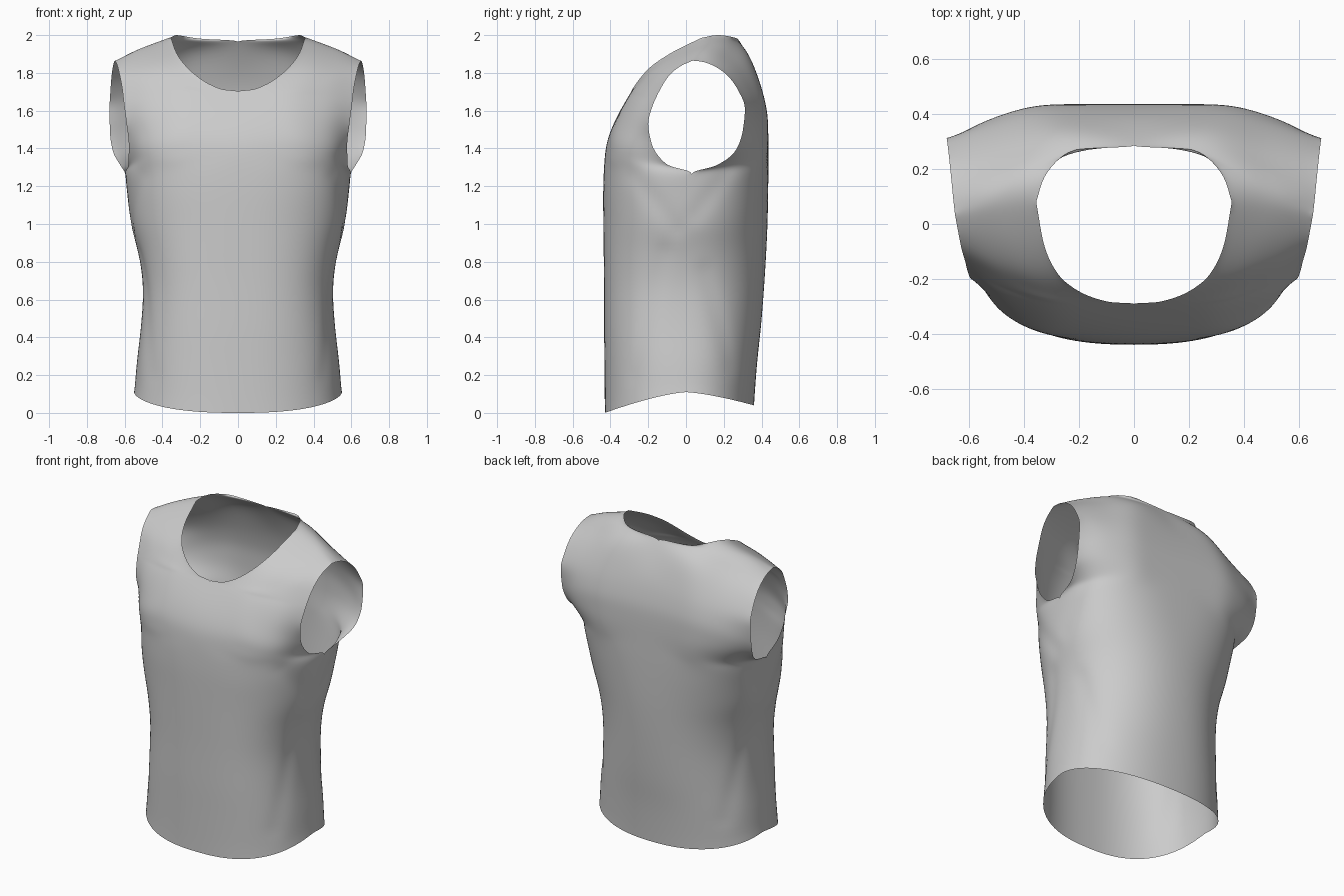
import bpy, bmesh, math
from mathutils import Vector

if "Cube" in bpy.data.objects:
    bpy.data.objects.remove(bpy.data.objects["Cube"])

COLS, SUB = 32, 6

# Lower body rows: z, side x, side y, front y, back y, front and back roundness exponent
BODY = [(.11, .55, 0, -.43, .36, 2.45, 2.25), (.27, .537, 0, -.432, .377, 2.5, 2.25),
        (.45, .515, 0, -.434, .397, 2.6, 2.22), (.65, .502, 0, -.434, .413, 2.65, 2.22),
        (.84, .526, 0, -.436, .425, 2.6, 2.22), (1.0, .571, .01, -.438, .432, 2.5, 2.3),
        (1.15, .586, .02, -.439, .435, 2.6, 2.6), (1.265, .597, .03, -.436, .436, 2.65, 2.9)]

# Shoulder seam, shared by both panels
SEAM = [(.355, .08, 1.985), (.45, .065, 1.947), (.55, .05, 1.91), (.65, .035, 1.865)]

# Upper rows run from the centre or neckline out to the armhole
FRONT = [
    [(0, -.431, 1.35), (.3, -.407, 1.345), (.505, -.295, 1.335), (.58, -.10, 1.315)],
    [(0, -.42, 1.43), (.3, -.40, 1.43), (.5, -.307, 1.42), (.578, -.18, 1.42)],
    [(0, -.376, 1.55), (.25, -.367, 1.55), (.47, -.297, 1.54), (.59, -.20, 1.53)],
    [(0, -.29, 1.70), (.25, -.30, 1.68), (.46, -.25, 1.66), (.603, -.175, 1.63)],
    [(.08, -.284, 1.713), (.27, -.283, 1.705), (.46, -.232, 1.69), (.607, -.16, 1.665)],
    [(.16, -.263, 1.745), (.3, -.252, 1.74), (.46, -.205, 1.735), (.613, -.135, 1.715)],
    [(.265, -.195, 1.825), (.38, -.177, 1.815), (.5, -.142, 1.80), (.626, -.09, 1.785)],
    [(.325, -.08, 1.905), (.43, -.06, 1.888), (.54, -.045, 1.862), (.638, -.03, 1.835)],
    SEAM]
BACK = [
    [(0, .436, 1.35), (.3, .427, 1.345), (.545, .305, 1.33), (.622, .16, 1.31)],
    [(0, .436, 1.45), (.3, .435, 1.445), (.56, .353, 1.425), (.662, .26, 1.385)],
    [(0, .433, 1.56), (.3, .434, 1.55), (.53, .38, 1.53), (.678, .30, 1.49)],
    [(0, .413, 1.67), (.3, .418, 1.65), (.52, .368, 1.63), (.68, .312, 1.61)],
    [(0, .376, 1.79), (.28, .383, 1.77), (.5, .333, 1.735), (.675, .275, 1.71)],
    [(0, .285, 1.965), (.25, .312, 1.925), (.48, .255, 1.855), (.668, .21, 1.795)],
    [(.21, .27, 1.982), (.35, .22, 1.966), (.5, .173, 1.917), (.66, .13, 1.845)],
    [(.325, .17, 2.0), (.42, .14, 1.967), (.54, .105, 1.92), (.655, .08, 1.86)],
    SEAM]

# Soft folds on the flanks: (y, z) start, (y, z) end, depth
FOLDS = [((-.27, 1.25), (-.05, .98), .007), ((.22, 1.28), (.05, 1.05), .006),
         ((-.12, .85), (-.28, .2), .006), ((.1, .75), (.24, .25), .006)]


def slope(a, b, c):
    """Overshoot-free tangent at b."""
    d, e = b - a, c - b
    return Vector([2 * p * q / (p + q) if p * q > 1e-12 else 0 for p, q in zip(d, e)])


def spline(pts, sub, centre=False):
    pts = [Vector(p) for p in pts]
    first = Vector((-pts[1].x, pts[1].y, pts[1].z)) if centre else 2 * pts[0] - pts[1]
    ext = [first] + pts + [2 * pts[-1] - pts[-2]]
    tan = [slope(*ext[i:i + 3]) for i in range(len(pts))]
    out = []
    for i in range(len(pts) - 1):
        for k in range(sub):
            t = k / sub
            out.append(pts[i] * (2*t**3 - 3*t*t + 1) + tan[i] * (t**3 - 2*t*t + t)
                       + pts[i+1] * (3*t*t - 2*t**3) + tan[i+1] * (t**3 - t*t))
    return out + [pts[-1]]


def resample(line, n):
    acc = [0]
    for a, b in zip(line, line[1:]):
        acc.append(acc[-1] + (b - a).length)
    out, j = [], 0
    for i in range(n):
        d = acc[-1] * i / n
        while acc[j + 1] < d:
            j += 1
        out.append(line[j].lerp(line[j + 1], (d - acc[j]) / (acc[j + 1] - acc[j])))
    return out + [line[-1]]


def body_row(z, xs, ys, yc, n, hem_z):
    line = []
    for i in range(121):
        a = math.pi / 2 * i / 120
        s, c = math.sin(a) ** (2 / n), max(math.cos(a), 0) ** (2 / n)
        if i == 120:
            s, c = 1, 0
        zz = z if hem_z is None else z + (hem_z - z) * c ** 1.4
        line.append(Vector((xs * s, ys + (yc - ys) * c, zz)))
    return resample(line, COLS)


def panel(side, upper, hem_z):
    rows = [body_row(r[0], r[1], r[2], r[side], r[side + 2], hem_z if i == 0 else None)
            for i, r in enumerate(BODY)]
    rows += [resample(spline(r, 20, r[0][0] == 0 and r[0][2] < 1.9), COLS) for r in upper]
    cols = [spline([r[c] for r in rows], SUB) for c in range(COLS + 1)]
    return [list(r) for r in zip(*cols)]


def fold(v):
    """Press the flank folds inwards."""
    p = v.co
    q, push = Vector((p.y, p.z)), 0
    for a, b, depth in FOLDS:
        a, b = Vector(a), Vector(b)
        t = min(1, max(0, (q - a).dot(b - a) / (b - a).length_squared))
        push += depth * math.exp(-((q - a.lerp(b, t)).length / .05) ** 2)
    push *= min(1, max(0, (abs(p.x) - .3) / .15))
    p.x -= math.copysign(push, p.x)


# Front and back panels joined along side and shoulder seams
front, back = panel(3, FRONT, 0), panel(4, BACK, .04)
for r in range((len(BODY) - 1) * SUB + 1):
    back[r][-1] = front[r][-1].copy()

bm = bmesh.new()
for grid, mirror in ((front, 1), (front, -1), (back, 1), (back, -1)):
    vs = [[bm.verts.new((p.x * mirror, p.y, p.z)) for p in row] for row in grid]
    for a, b in zip(vs, vs[1:]):
        for i in range(COLS):
            quad = (a[i], a[i + 1], b[i + 1], b[i])
            outward = (grid is front) == (mirror == 1)
            bm.faces.new(quad if outward else quad[::-1])
bmesh.ops.remove_doubles(bm, verts=bm.verts, dist=.0003)

# Relax the interior cloth while keeping every open edge in place
inner = [v for v in bm.verts if not v.is_boundary]
for _ in range(14):
    bmesh.ops.smooth_vert(bm, verts=inner, factor=.5, use_axis_x=True, use_axis_y=True, use_axis_z=True)
for v in inner:
    fold(v)

mesh = bpy.data.meshes.new("sleeveless_top")
bm.to_mesh(mesh)
bm.free()
top = bpy.data.objects.new("sleeveless_top", mesh)
bpy.context.collection.objects.link(top)
for f in mesh.polygons:
    f.use_smooth = True
